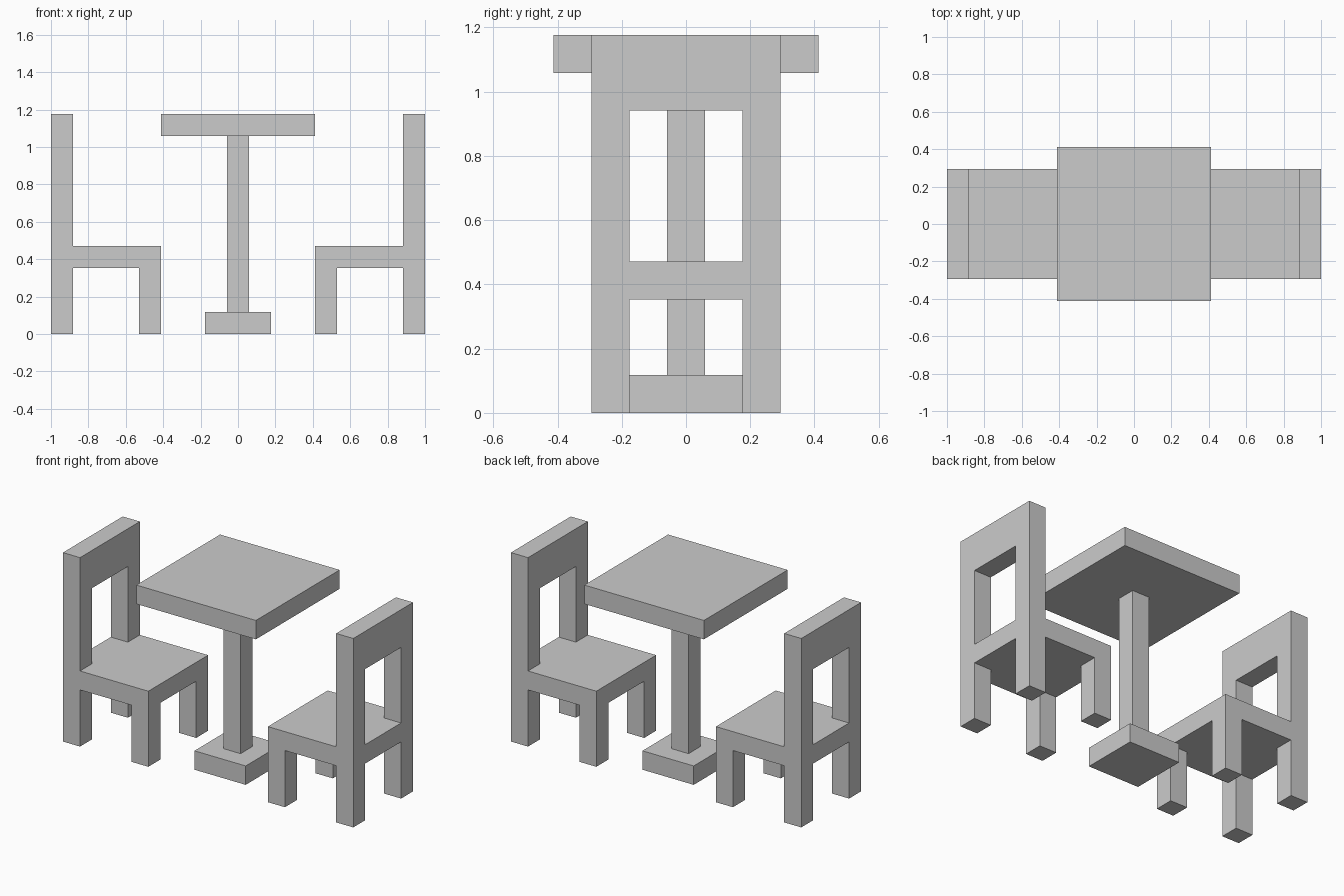
import bpy, bmesh
from math import pi
from mathutils import Vector, Matrix

if "Cube" in bpy.data.objects:
    bpy.data.objects.remove(bpy.data.objects["Cube"])

U = 2 / 17  # module: every part is a whole or half number of these


def finish(name, bm):
    bmesh.ops.recalc_face_normals(bm, faces=bm.faces[:])
    mesh = bpy.data.meshes.new(name)
    bm.to_mesh(mesh)
    bm.free()
    obj = bpy.data.objects.new(name, mesh)
    bpy.context.collection.objects.link(obj)
    return obj


def block(bm, size, centre):
    bmesh.ops.create_cube(bm, size=1, matrix=Matrix.Translation(Vector(centre) * U)
                          @ Matrix.Diagonal((*(Vector(size) * U), 1)))


def pick(bm, normal, test):
    """Faces pointing along normal whose centre (in modules) passes the test."""
    bm.normal_update()
    return [f for f in bm.faces if f.normal.dot(Vector(normal)) > 0.9
            and test(f.calc_center_median() / U)]


def pull(bm, faces, dz):
    for face in faces:
        out = bmesh.ops.extrude_face_region(bm, geom=[face])["geom"]
        verts = [v for v in out if isinstance(v, bmesh.types.BMVert)]
        bmesh.ops.translate(bm, verts=verts, vec=(0, 0, dz * U))


# Table: foot, column and top
for name, size, z in (("table_foot", (3, 3, 1), 0.5),
                      ("table_column", (1, 1, 8), 5),
                      ("table_top", (7, 7, 1), 9.5)):
    bm = bmesh.new()
    block(bm, size, (0, 0, z))
    finish(name, bm)

# Chair seat, divided so its corners can become legs and back posts
bm = bmesh.new()
block(bm, (5, 5, 1), (-6, 0, 3.5))
for co, no in (((-7.5, 0, 0), (1, 0, 0)), ((-4.5, 0, 0), (1, 0, 0)),
               ((0, -1.5, 0), (0, 1, 0)), ((0, 1.5, 0), (0, 1, 0))):
    bmesh.ops.bisect_plane(bm, geom=bm.verts[:] + bm.edges[:] + bm.faces[:],
                           plane_co=Vector(co) * U, plane_no=no)

# Legs
pull(bm, pick(bm, (0, 0, -1), lambda c: abs(c.x + 6) > 1.6 and abs(c.y) > 1.6), -3)

# Back posts, in two steps so the rail has faces to join
for dz in (4, 2):
    pull(bm, pick(bm, (0, 0, 1), lambda c: c.x < -7.6 and abs(c.y) > 1.6), dz)

# Top rail bridging the posts
inner = [f for s in (-1, 1) for f in pick(
    bm, (0, -s, 0), lambda c: c.z > 8.5 and c.y * s > 1 and abs(c.y) < 1.6)]
edges = [e for f in inner for e in f.edges]
bmesh.ops.delete(bm, geom=inner, context='FACES_ONLY')
bmesh.ops.bridge_loops(bm, edges=edges)
bmesh.ops.dissolve_limit(bm, angle_limit=0.01, verts=bm.verts[:], edges=bm.edges[:])
chair = finish("left_chair", bm)

# Second chair, turned to face the first
other = bpy.data.objects.new("right_chair", chair.data)
other.rotation_euler.z = pi
bpy.context.collection.objects.link(other)
